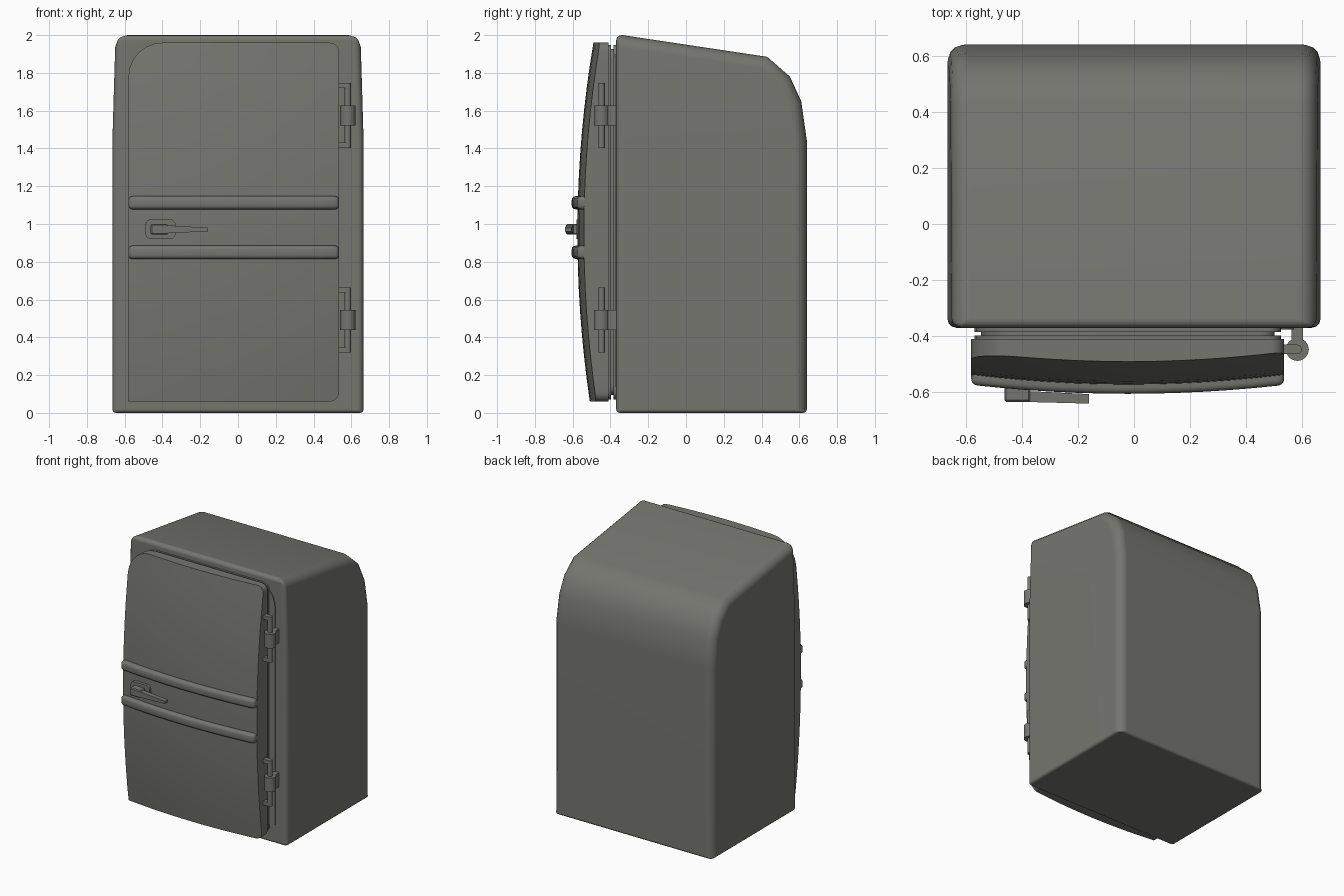
import bpy, bmesh, math
from mathutils import Vector

if "Cube" in bpy.data.objects:
    bpy.data.objects.remove(bpy.data.objects["Cube"])

mat = bpy.data.materials.new("warm grey enamel")
mat.diffuse_color = (0.18, 0.18, 0.162, 1)
mat.use_nodes = True
mat.node_tree.nodes["Principled BSDF"].inputs["Base Color"].default_value = mat.diffuse_color


def finish(name, bm, angle=35):
    bmesh.ops.recalc_face_normals(bm, faces=bm.faces)
    me = bpy.data.meshes.new(name)
    bm.to_mesh(me)
    bm.free()
    ob = bpy.data.objects.new(name, me)
    bpy.context.collection.objects.link(ob)
    me.materials.append(mat)
    bpy.ops.object.select_all(action='DESELECT')
    ob.select_set(True)
    bpy.context.view_layer.objects.active = ob
    if angle:
        bpy.ops.object.shade_smooth_by_angle(angle=math.radians(angle))
    return ob


def prism(points, offset):
    """Extrude a closed outline of 3D points by an offset."""
    bm = bmesh.new()
    f = bm.faces.new([bm.verts.new(p) for p in points])
    r = bmesh.ops.extrude_face_region(bm, geom=[f], use_keep_orig=True)
    bmesh.ops.translate(bm, vec=offset, verts=[v for v in r['geom'] if isinstance(v, bmesh.types.BMVert)])
    return bm


def cut(bm, axis, value):
    n = Vector((0, 0, 0))
    n[axis] = 1
    bmesh.ops.bisect_plane(bm, geom=bm.verts[:] + bm.edges[:] + bm.faces[:],
                           plane_co=n * value, plane_no=n, dist=1e-4)


def rounded(x0, x1, z0, z1, y, radii, seg=6):
    """Outline with radii for bottom left, bottom right, top right, top left."""
    pts = []
    corners = [(x0, z0, 1, 1), (x1, z0, -1, 1), (x1, z1, -1, -1), (x0, z1, 1, -1)]
    for i, ((x, z, sx, sz), r) in enumerate(zip(corners, radii)):
        if r == 0:
            pts.append((x, y, z))
            continue
        for k in range(seg + 1):
            a = math.pi + (i + k / seg) * math.pi / 2
            pts.append((x + sx * r + r * math.cos(a), y, z + sz * r + r * math.sin(a)))
    return pts


def box(x0, x1, y0, y1, z0, z1, bevel=0, seg=2):
    bm = prism([(x0, y0, z0), (x1, y0, z0), (x1, y0, z1), (x0, y0, z1)], (0, y1 - y0, 0))
    if bevel:
        bmesh.ops.bevel(bm, geom=bm.edges[:], offset=bevel, segments=seg, profile=0.5, affect='EDGES')
    return bm


def cylinder(x, y, z0, z1, r, n):
    return prism([(x + r * math.cos(2 * math.pi * i / n), y + r * math.sin(2 * math.pi * i / n), z0)
                  for i in range(n)], (0, 0, z1 - z0))


# Cabinet: side profile with sloping top and rounded back, bevelled by weight
profile = [(-0.37, 0), (0.64, 0), (0.64, 1.44), (0.61, 1.65), (0.55, 1.78), (0.43, 1.885), (-0.37, 2.005)]
bm = prism([(-0.665, y, z) for y, z in profile], (1.33, 0, 0))
cut(bm, 2, 1.44)
for v in bm.verts:
    if v.co.z > 1.44:
        v.co.x *= 1 - 0.025 * (v.co.z - 1.44) / 0.56
weight = bm.edges.layers.float.new("bevel_weight_edge")
for e in bm.edges:
    a, b = e.verts[0].co, e.verts[1].co
    across = abs(a.x - b.x) > 0.5
    front = a.y < -0.36 and b.y < -0.36
    low = a.z < 0.01 and b.z < 0.01
    if low:
        e[weight] = 0.3
    elif front and not (across and a.z < 1.9):
        e[weight] = 0.5
    elif not across and not (abs(a.z - 1.44) < 0.01 and abs(b.z - 1.44) < 0.01):
        e[weight] = 1.0
cabinet = finish("cabinet", bm, 0)
bev = cabinet.modifiers.new("bevel", 'BEVEL')
bev.limit_method = 'WEIGHT'
bev.width = 0.065
bev.segments = 3
bpy.ops.object.modifier_apply(modifier="bevel")
bpy.ops.object.shade_smooth_by_angle(angle=math.radians(35))
cabinet.modifiers.new("normals", 'WEIGHTED_NORMAL').keep_sharp = True

# Thin frame plate on the cabinet front, beside the door
finish("front_plate", prism(rounded(-0.56, 0.57, 0.14, 1.94, -0.365, (0, 0, 0.15, 0.15)), (0, -0.011, 0)))

# Door gasket in three layers
for i, (y0, y1, inset) in enumerate([(-0.368, -0.384, 0.012), (-0.384, -0.397, 0.034), (-0.397, -0.411, 0.012)]):
    bm = prism(rounded(-0.58 + inset, 0.535 - inset, 0.06 + inset, 1.96 - inset, y0,
                       (0, 0.05, 0.05, 0.16)), (0, y1 - y0, 0))
    finish(f"door_gasket_{i + 1}", bm)

# Door with a front that bulges both ways
bm = prism(rounded(-0.58, 0.535, 0.06, 1.96, -0.41, (0, 0.05, 0.05, 0.18)), (0, -0.1, 0))
for i in range(1, 12):
    cut(bm, 0, -0.58 + 1.115 * i / 12)
for i in range(1, 16):
    cut(bm, 2, 0.06 + 1.9 * i / 16)
for v in bm.verts:
    if v.co.y < -0.45:
        v.co.y = -0.575 + 0.075 * ((v.co.z - 0.95) / 0.95) ** 2 + 0.035 * ((v.co.x + 0.02) / 0.56) ** 2
finish("door", bm)

# Two trim bars following the door curve
for name, z0, z1 in (("lower_trim_bar", 0.815, 0.885), ("upper_trim_bar", 1.078, 1.147)):
    bm = box(-0.58, 0.535, -0.605, -0.535, z0, z1, 0.02, 3)
    for i in range(1, 12):
        cut(bm, 0, -0.56 + 1.075 * i / 12)
    for v in bm.verts:
        v.co.y += 0.032 * ((v.co.x + 0.02) / 0.56) ** 2
    finish(name, bm)

# Latch handle: rounded base, stem block and tapering lever
finish("handle_base", prism(rounded(-0.49, -0.33, 0.92, 1.025, -0.54, (0.03,) * 4, 4), (0, -0.04, 0)))
finish("handle_stem", box(-0.462, -0.37, -0.634, -0.56, 0.944, 1.0, 0.006, 1))
bm = bmesh.new()
for x, y0, y1, z0, z1 in ((-0.39, -0.595, -0.634, 0.95, 0.994), (-0.16, -0.606, -0.64, 0.961, 0.98)):
    for y in (y0, y1):
        for z in (z0, z1):
            bm.verts.new((x, y, z))
bmesh.ops.convex_hull(bm, input=bm.verts)
finish("handle_lever", bm)

# Two hinges: knuckle, pin, bracket to cabinet and arms to door
for name, z in (("lower_hinge", 0.492), ("upper_hinge", 1.575)):
    finish(name + "_knuckle", cylinder(0.582, -0.447, z - 0.053, z + 0.053, 0.041, 16))
    finish(name + "_bracket", box(0.562, 0.603, -0.44, -0.365, z - 0.053, z + 0.053))
    finish(name + "_pin", cylinder(0.581, -0.447, z - 0.172, z + 0.172, 0.017, 12))
    for side, s in (("bottom", -1), ("top", 1)):
        zc = z + s * 0.158
        finish(f"{name}_{side}_arm", box(0.53, 0.581, -0.464, -0.43, zc - 0.014, zc + 0.014))
